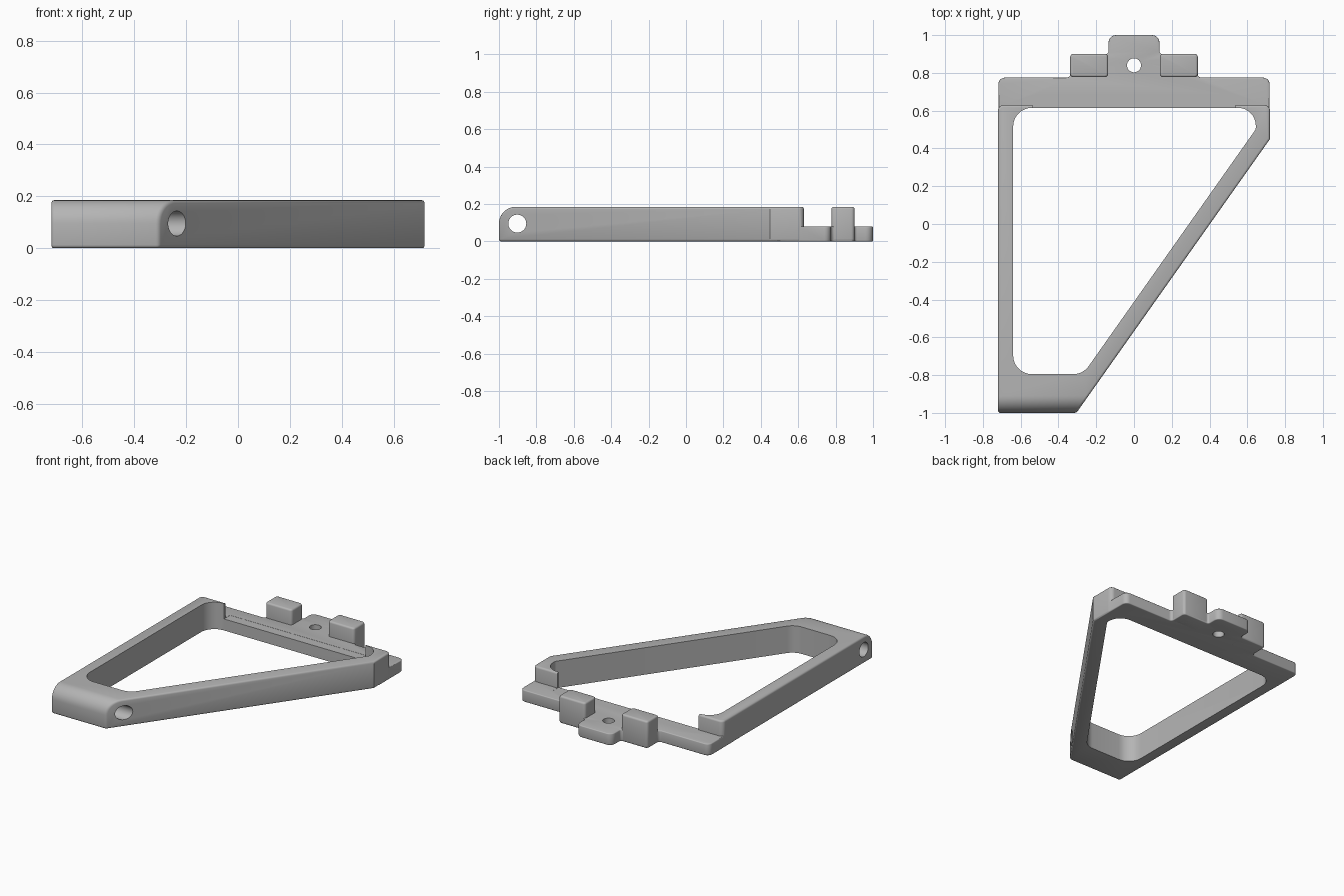
import bpy, bmesh, math
from mathutils import Vector

default = bpy.data.objects.get("Cube")
if default:
    bpy.data.objects.remove(default, do_unlink=True)

HEIGHT, PLATE = 0.185, 0.08

grey = bpy.data.materials.new("plain grey")
grey.use_nodes = True
grey.diffuse_color = (0.46, 0.46, 0.46, 1)
grey.node_tree.nodes["Principled BSDF"].inputs["Base Color"].default_value = (0.46, 0.46, 0.46, 1)


def rounded(corners, segs=8):
    """Fillet a polygon given as (x, y, radius) corners."""
    points = []
    for i, (x, y, r) in enumerate(corners):
        here = Vector((x, y))
        if r == 0:
            points.append(here)
            continue
        before = (Vector(corners[i - 1][:2]) - here).normalized()
        after = (Vector(corners[(i + 1) % len(corners)][:2]) - here).normalized()
        half = before.angle(after) / 2
        reach = r / math.tan(half)
        centre = here + (before + after).normalized() * (r / math.sin(half))
        start = here + before * reach - centre
        sweep = start.angle_signed(here + after * reach - centre)
        for k in range(segs + 1):
            a = -sweep * k / segs
            points.append(centre + Vector((start.x * math.cos(a) - start.y * math.sin(a),
                                           start.x * math.sin(a) + start.y * math.cos(a))))
    return points


def prism(name, points, z0, z1, bevel=0.0, front_round=0.0):
    """Extrude an outline, optionally rounding its front top edge and its rims."""
    bm = bmesh.new()
    face = bm.faces.new([bm.verts.new((p[0], p[1], z0)) for p in points])
    top = bmesh.ops.extrude_face_region(bm, geom=[face])["geom"]
    for v in top:
        if isinstance(v, bmesh.types.BMVert):
            v.co.z = z1
    bmesh.ops.recalc_face_normals(bm, faces=bm.faces)
    if front_round:
        low = min(p[1] for p in points)
        edges = [e for e in bm.edges
                 if all(v.co.y < low + 0.001 and v.co.z > z1 - 0.001 for v in e.verts)]
        bmesh.ops.bevel(bm, geom=edges, offset=front_round, segments=10,
                        profile=0.5, affect='EDGES')
    if bevel:
        edges = [e for e in bm.edges if e.calc_face_angle(0) > 0.7]
        bmesh.ops.bevel(bm, geom=edges, offset=bevel, segments=3,
                        profile=0.5, affect='EDGES')
    mesh = bpy.data.meshes.new(name)
    bm.to_mesh(mesh)
    bm.free()
    obj = bpy.data.objects.new(name, mesh)
    bpy.context.collection.objects.link(obj)
    mesh.materials.append(grey)
    return obj


def rod(name, location, radius, length, rotation=(0, 0, 0)):
    bpy.ops.mesh.primitive_cylinder_add(vertices=40, radius=radius, depth=length,
                                        location=location, rotation=rotation)
    obj = bpy.context.object
    obj.name = name
    obj.data.materials.append(grey)
    return obj


def combine(target, tool, operation):
    bpy.context.view_layer.objects.active = target
    mod = target.modifiers.new("combine", 'BOOLEAN')
    mod.operation, mod.solver, mod.object = operation, 'EXACT', tool
    bpy.ops.object.modifier_apply(modifier=mod.name)
    bpy.data.objects.remove(tool, do_unlink=True)


def box(x0, x1, y0, y1, r=0.0):
    return rounded([(x0, y0, r), (x1, y0, r), (x1, y1, r), (x0, y1, r)], 4)


# tall frame with a slanted side and a rounded front
frame = prism("frame", rounded([(-0.72, -1, 0), (-0.305, -1, 0), (0.72, 0.45, 0),
                                (0.72, 0.63, 0.03), (-0.72, 0.63, 0.03)]),
              0, HEIGHT, 0.012, 0.09)

# low mounting plate with a stepped tab along the back
half = [(0.718, 0.5, 0), (0.718, 0.775, 0.035), (0.337, 0.775, 0.02),
        (0.337, 0.9, 0.02), (0.135, 0.9, 0.015), (0.135, 1.0, 0.04)]
outline = half + [(-x, y, r) for x, y, r in reversed(half)]
combine(frame, prism("plate", rounded(outline, 5), 0, PLATE, 0.006), 'UNION')

# central opening, the gap in the back wall, and the two bores
opening = rounded([(-0.64, -0.795, 0.1), (-0.27, -0.795, 0.1), (0.645, 0.502, 0.035),
                   (0.645, 0.615, 0.095), (-0.64, 0.615, 0.1)])
combine(frame, prism("opening", opening, -0.1, 0.3), 'DIFFERENCE')
combine(frame, prism("gap", box(-0.537, 0.537, 0.58, 0.68), PLATE - 0.001, 0.3), 'DIFFERENCE')
combine(frame, rod("cross_bore", (-0.3, -0.902, 0.095), 0.048, 1.4, (0, math.pi / 2, 0)), 'DIFFERENCE')
combine(frame, rod("tab_bore", (0, 0.84, 0), 0.037, 0.5), 'DIFFERENCE')

# pair of upright blocks beside the tab
blocks = [prism(side + "_block", box(min(s * 0.137, s * 0.338), max(s * 0.137, s * 0.338),
                                     0.777, 0.901, 0.018), 0, HEIGHT, 0.012)
          for side, s in (("left", 1), ("right", -1))]

# smooth the fillets, keep the edges sharp
bpy.ops.object.select_all(action='DESELECT')
for obj in [frame] + blocks:
    obj.select_set(True)
bpy.context.view_layer.objects.active = frame
bpy.ops.object.shade_smooth_by_angle(angle=math.radians(32))
